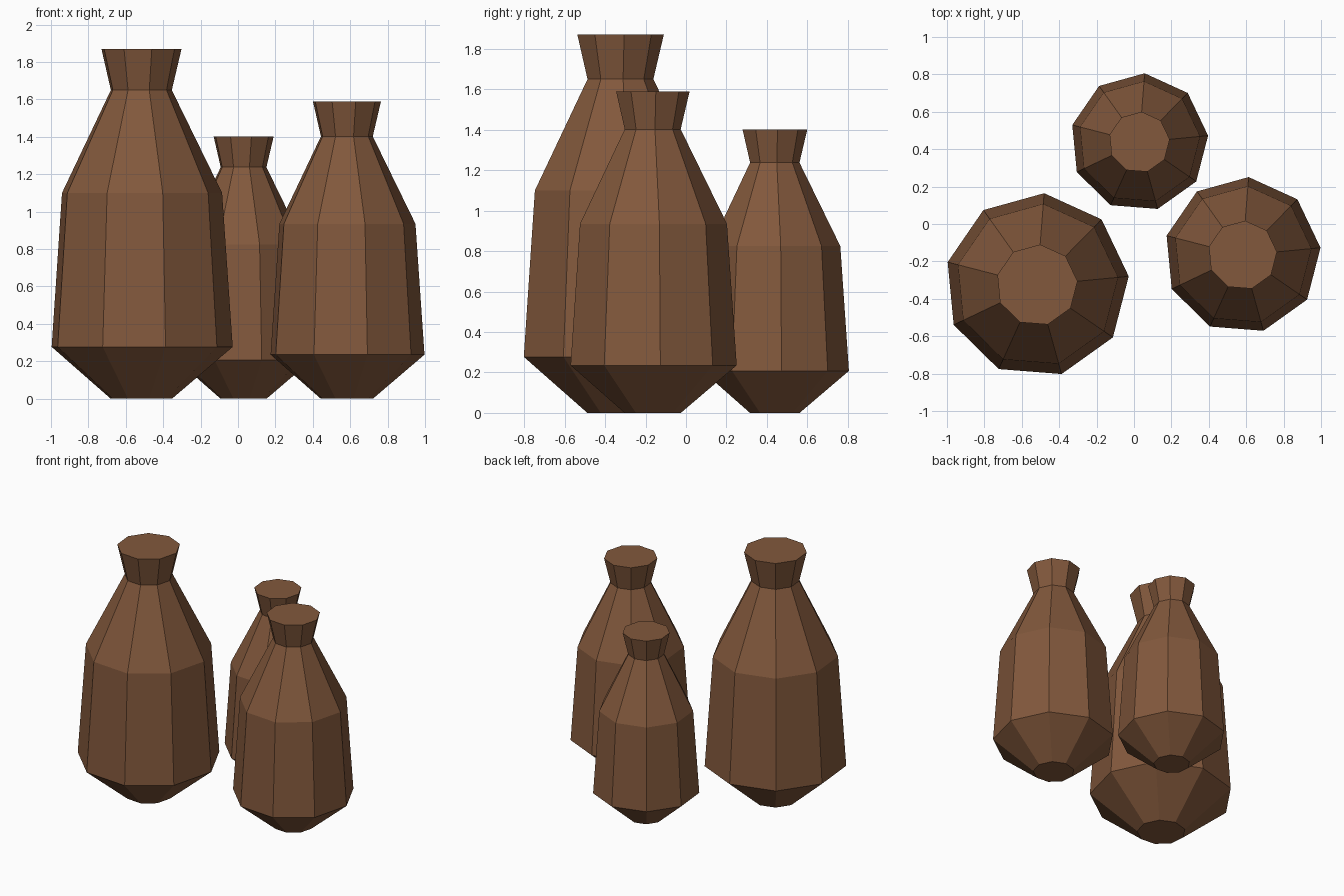
import bpy, bmesh
from math import cos, sin, radians, tau

cube = bpy.data.objects.get("Cube")
if cube:
    bpy.data.objects.remove(cube, do_unlink=True)

clay = bpy.data.materials.new("brown_clay")
clay.use_nodes = True
colour = (0.223, 0.098, 0.045, 1)
clay.diffuse_color = colour
bsdf = next(n for n in clay.node_tree.nodes if n.type == "BSDF_PRINCIPLED")
bsdf.inputs["Base Color"].default_value = colour

SIDES = 9
TURN = radians(85.5)
# Radius and height: foot, belly, shoulder, neck, rim
PROFILE = [(0.167, 0), (0.493, 0.277), (0.436, 1.1), (0.166, 1.65), (0.218, 1.87)]


def make_bottle(name, x, y, scale):
    """Faceted bottle made of stacked rings, closed at both ends."""
    bm = bmesh.new()
    rings = []
    for radius, height in PROFILE:
        angles = [TURN + tau * i / SIDES for i in range(SIDES)]
        rings.append([bm.verts.new((radius * cos(a), radius * sin(a), height))
                      for a in angles])
    # Side panels
    for low, high in zip(rings, rings[1:]):
        for i in range(SIDES):
            j = (i + 1) % SIDES
            bm.faces.new((low[i], low[j], high[j], high[i]))
    # Foot and top caps
    bm.faces.new(rings[0][::-1])
    bm.faces.new(rings[-1])
    bmesh.ops.scale(bm, vec=(scale,) * 3, verts=bm.verts)
    mesh = bpy.data.meshes.new(name)
    bm.to_mesh(mesh)
    bm.free()
    mesh.materials.append(clay)
    bottle = bpy.data.objects.new(name, mesh)
    bottle.location = (x, y, 0)
    bpy.context.collection.objects.link(bottle)


make_bottle("large_bottle", -0.519, -0.327, 1)
make_bottle("medium_bottle", 0.58, -0.167, 0.85)
make_bottle("small_bottle", 0.028, 0.437, 0.75)
